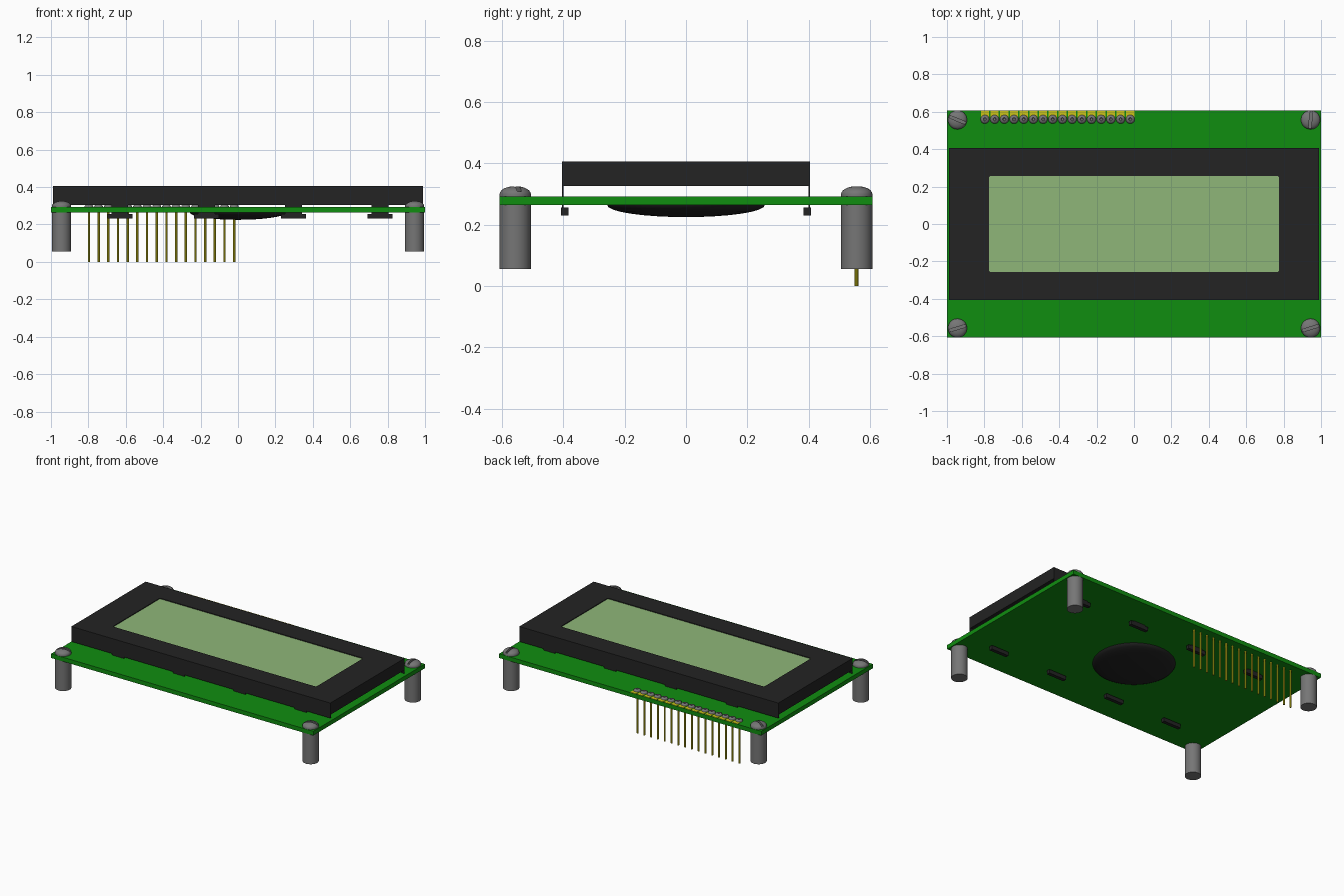
import bpy, bmesh, math
from mathutils import Matrix, Vector

cube = bpy.data.objects.get("Cube")
if cube:
    bpy.data.objects.remove(cube, do_unlink=True)


def material(name, r, g, b):
    m = bpy.data.materials.new(name)
    m.use_nodes = True
    m.diffuse_color = (r, g, b, 1)
    bsdf = next(n for n in m.node_tree.nodes if n.type == 'BSDF_PRINCIPLED')
    bsdf.inputs["Base Color"].default_value = (r, g, b, 1)
    return m


GREEN = material("board green", 0.005, 0.27, 0.005)
BLACK = material("charcoal black", 0.017, 0.017, 0.017)
SCREEN = material("screen green", 0.275, 0.47, 0.19)
GREY = material("metal grey", 0.18, 0.18, 0.18)
GOLD = material("pin gold", 0.60, 0.54, 0.01)


def finish(name, bm, *mats, smooth=False):
    bmesh.ops.recalc_face_normals(bm, faces=bm.faces)
    me = bpy.data.meshes.new(name)
    bm.to_mesh(me)
    bm.free()
    ob = bpy.data.objects.new(name, me)
    bpy.context.collection.objects.link(ob)
    for m in mats:
        me.materials.append(m)
    if smooth:
        activate(ob)
        bpy.ops.object.shade_smooth_by_angle(angle=math.radians(35))
    return ob


def activate(ob):
    bpy.ops.object.select_all(action='DESELECT')
    ob.select_set(True)
    bpy.context.view_layer.objects.active = ob


def add_box(bm, x0, x1, y0, y1, z0, z1):
    mat = Matrix.Translation(((x0 + x1) / 2, (y0 + y1) / 2, (z0 + z1) / 2))
    mat = mat @ Matrix.Diagonal((x1 - x0, y1 - y0, z1 - z0, 1))
    return bmesh.ops.create_cube(bm, size=1, matrix=mat)


def add_cone(bm, x, y, z0, z1, r0, r1, n):
    bmesh.ops.create_cone(bm, cap_ends=True, segments=n, radius1=r0, radius2=r1,
                          depth=z1 - z0, matrix=Matrix.Translation((x, y, (z0 + z1) / 2)))


def add_dome(bm, profile, n, x=0, y=0):
    """Revolve (radius, z) points around a vertical axis."""
    verts = [bm.verts.new((x + r, y, z)) for r, z in profile]
    edges = [bm.edges.new(p) for p in zip(verts, verts[1:])]
    bmesh.ops.spin(bm, geom=verts + edges, cent=(x, y, 0), axis=(0, 0, 1),
                   angle=2 * math.pi, steps=n)
    bmesh.ops.remove_doubles(bm, verts=bm.verts, dist=1e-5)


Z0, Z1 = 0.264, 0.293    # board underside and top

# Circuit board
bm = bmesh.new()
add_box(bm, -1, 1, -0.608, 0.608, Z0, Z1)
finish("circuit_board", bm, GREEN)

# Display bezel with a shallow rounded window
bm = bmesh.new()
add_box(bm, -0.988, 0.988, -0.405, 0.405, 0.326, 0.407)
top = max(bm.faces, key=lambda f: f.calc_center_median().z)
bmesh.ops.inset_individual(bm, faces=[top], thickness=0.1)
for v in top.verts:
    v.co.x = math.copysign(0.776, v.co.x)
    v.co.y = math.copysign(0.257, v.co.y)
floor = bmesh.ops.extrude_discrete_faces(bm, faces=[top])["faces"][0]
bmesh.ops.translate(bm, verts=floor.verts, vec=(0, 0, -0.005))
corners = [e for v in floor.verts for e in v.link_edges
           if abs(e.verts[0].co.z - e.verts[1].co.z) > 0.003]
bmesh.ops.bevel(bm, geom=corners, offset=0.012, segments=4, profile=0.5, affect='EDGES')
for f in bm.faces:
    c = f.calc_center_median()
    f.material_index = int(abs(c.z - 0.402) < 0.0005 and abs(c.x) < 0.01)
finish("display_bezel", bm, BLACK, SCREEN)

# Thin bezel skirts, and mounting tabs passing through the board
skirts, tabs = bmesh.new(), bmesh.new()
for s in (-1, 1):
    def strip(bm, x0, x1, ya, yb, z0, z1):
        add_box(bm, x0, x1, min(s * ya, s * yb), max(s * ya, s * yb), z0, z1)
    strip(skirts, -0.988, 0.988, 0.400, 0.405, 0.303, 0.327)
    for i in range(4):
        x = -0.632 + i * 0.464
        strip(tabs, x - 0.045, x + 0.045, 0.400, 0.405, 0.25, 0.305)
        strip(tabs, x - 0.067, x + 0.067, 0.383, 0.407, 0.231, 0.257)
finish("bezel_skirts", skirts, BLACK)
finish("bezel_tabs", tabs, BLACK)

# Chip cover: a flat dome under the board
bm = bmesh.new()
prof = [(0.257 * math.cos(a), Z0 - 0.039 * math.sin(a))
        for a in [i * math.pi / 16 for i in range(9)]]
add_dome(bm, [(0, Z0)] + prof, 48)
finish("chip_cover", bm, BLACK, smooth=True)

# Standoff posts and slotted screws at the four corners
for name, x, y, ang in (("front_right", -0.944, -0.557, 17), ("front_left", 0.944, -0.557, 17),
                        ("back_right", -0.944, 0.557, -22), ("back_left", 0.944, 0.557, 86)):
    bm = bmesh.new()
    add_cone(bm, x, y, 0.055, Z0, 0.051, 0.051, 32)
    finish(name + "_standoff", bm, GREY, smooth=True)

    bm = bmesh.new()
    prof = [(0.051 * math.cos(a), 0.300 + 0.026 * math.sin(a))
            for a in [i * math.pi / 12 for i in range(7)]]
    add_dome(bm, [(0, Z1 - 0.002), (0.051, Z1 - 0.002)] + prof, 32, x, y)
    head = finish(name + "_screw", bm, GREY)

    bm = bmesh.new()
    add_box(bm, -0.07, 0.07, -0.007, 0.007, 0.309, 0.35)
    bm.transform(Matrix.Translation((x, y, 0)) @ Matrix.Rotation(math.radians(ang), 4, 'Z'))
    cutter = finish("slot_cutter", bm, GREY)
    cutter.hide_render = True
    mod = head.modifiers.new("slot", 'BOOLEAN')
    mod.operation, mod.object, mod.solver = 'DIFFERENCE', cutter, 'EXACT'
    activate(head)
    bpy.ops.object.modifier_apply(modifier="slot")
    bpy.data.objects.remove(cutter, do_unlink=True)
    bpy.ops.object.shade_smooth_by_angle(angle=math.radians(35))

# Pin header: sixteen pins with contact pads and solder joints
pins, pads, solder = bmesh.new(), bmesh.new(), bmesh.new()
for i in range(16):
    x = -0.797 + i * 0.0518
    add_cone(pins, x, 0.556, 0, 0.300, 0.0065, 0.0065, 10)
    add_box(pads, x - 0.022, x + 0.022, 0.556, 0.606, Z1 - 0.001, Z1 + 0.002)
    add_dome(solder, [(0.024, Z1), (0.022, 0.300), (0.015, 0.306), (0.009, 0.307),
                      (0.006, 0.303), (0, 0.302)], 14, x, 0.560)
finish("header_pins", pins, GOLD, smooth=True)
finish("contact_pads", pads, GOLD)
finish("solder_joints", solder, GREY, smooth=True)
